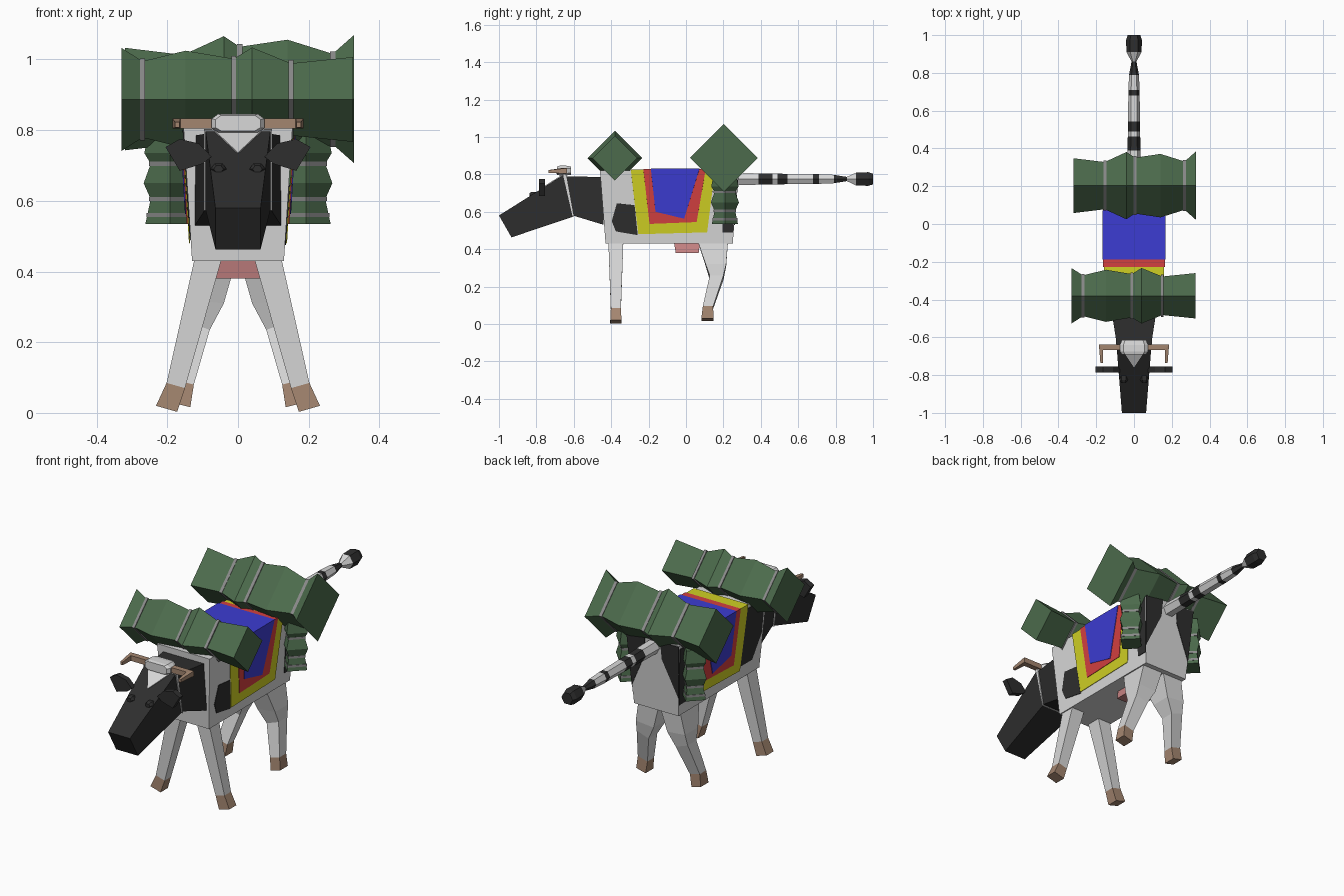
import bpy, bmesh, math
from mathutils import Vector


def material(name, r, g, b):
    m = bpy.data.materials.new(name)
    lin = [((c / 255 + 0.055) / 1.055) ** 2.4 for c in (r, g, b)]
    m.diffuse_color = (*lin, 1)
    return m


WHITE = material("light hide", 216, 216, 216)
DARK = material("dark hide", 46, 46, 46)
GREEN = material("green canvas", 76, 107, 76)
GREY = material("grey strap", 138, 138, 138)
BROWN = material("horn brown", 164, 134, 112)
PINK = material("udder pink", 198, 130, 130)
YELLOW = material("yellow cloth", 208, 208, 36)
RED = material("red cloth", 212, 64, 64)
BLUE = material("blue cloth", 60, 60, 210)


def make(name, verts, faces, mats, idx=None):
    bm = bmesh.new()
    vs = [bm.verts.new(v) for v in verts]
    for i, f in enumerate(faces):
        face = bm.faces.new([vs[j] for j in f])
        face.material_index = idx[i] if idx else 0
    bmesh.ops.recalc_face_normals(bm, faces=bm.faces[:])
    me = bpy.data.meshes.new(name)
    bm.to_mesh(me)
    bm.free()
    for m in mats:
        me.materials.append(m)
    ob = bpy.data.objects.new(name, me)
    bpy.context.collection.objects.link(ob)
    return ob


def loft(name, rings, mats, seg=None):
    """Skin equal-sized rings and cap both ends; seg = material per segment."""
    n, k = len(rings[0]), len(rings)
    seg = seg or [0] * (k - 1)
    faces, idx = [], []
    for i in range(k - 1):
        for j in range(n):
            a, b = i * n + j, i * n + (j + 1) % n
            faces.append((a, b, b + n, a + n))
            idx.append(seg[i])
    faces += [tuple(range(n)), tuple(range((k - 1) * n, k * n))]
    idx += [seg[0], seg[-1]]
    return make(name, [v for r in rings for v in r], faces, mats, idx)


def rect(hx, top, bottom):
    """Cross ring from (y, z) top and bottom points."""
    return [(-hx, *top), (hx, *top), (hx, *bottom), (-hx, *bottom)]


def plate(name, pts, normal, mat, t=0.006):
    """Thin polygon plate raised along a normal."""
    n = Vector(normal).normalized()
    low = [Vector(p) - n * 0.002 for p in pts]
    return loft(name, [low, [p + n * t for p in low]], [mat])


def side_x(z):
    return 0.13 + (z - 0.43) / 0.39 * 0.025


# Body, neck and head
loft("body", [[(-0.155, -0.46, 0.82), (0.155, -0.46, 0.82), (0.155, 0.28, 0.82), (-0.155, 0.28, 0.82)],
              [(-0.13, -0.43, 0.43), (0.13, -0.43, 0.43), (0.13, 0.25, 0.43), (-0.13, 0.25, 0.43)]], [WHITE])
loft("neck", [rect(0.122, (-0.44, 0.785), (-0.44, 0.53)),
              rect(0.09, (-0.645, 0.79), (-0.605, 0.58))], [DARK])
loft("head", [rect(0.092, (-0.65, 0.80), (-0.60, 0.575)),
              rect(0.064, (-1.0, 0.58), (-0.933, 0.463))], [DARK])
loft("head_stripe", [rect(0.096, (-0.642, 0.803), (-0.60, 0.572)),
                     rect(0.096, (-0.658, 0.800), (-0.606, 0.572))], [WHITE])
plate("blaze", [(-0.07, -0.652, 0.799), (0.07, -0.652, 0.799), (0, -0.757, 0.733)],
      (0, -0.532, 0.847), WHITE)

# Poll between the horns
loft("poll", [[(x * 0.075 * s, y, 0.82 + dz * s) for x, dz in
               ((-1, 0.012), (-0.75, 0.026), (0.75, 0.026), (1, 0.012), (1, -0.015), (0.75, -0.026),
                (-0.75, -0.026), (-1, -0.015))]
              for y, s in ((-0.615, 0.85), (-0.64, 1), (-0.675, 1), (-0.69, 0.85))], [WHITE])

for s, side in ((1, "right"), (-1, "left")):
    # Horns: sideways bar turning forward to a tip
    loft(side + "_horn", [[(s * x1, y1, z + h), (s * x2, y2, z + h), (s * x2, y2, z - h), (s * x1, y1, z - h)]
                          for x1, y1, x2, y2, z, h in (
                              (0.06, -0.637, 0.06, -0.667, 0.819, 0.014),
                              (0.186, -0.637, 0.163, -0.667, 0.819, 0.014),
                              (0.178, -0.735, 0.165, -0.735, 0.815, 0.008))], [BROWN])
    # Ears
    outline = [(0.075, 0.725), (0.11, 0.762), (0.165, 0.775), (0.205, 0.752), (0.165, 0.685), (0.10, 0.705)]
    loft(side + "_ear", [[(s * x, y, z) for x, z in outline] for y in (-0.755, -0.785)], [DARK])
    # Eyes
    loft(side + "_eye", [[(s * 0.055 + r * 0.023 * math.cos(a * math.pi / 3), y,
                           z + r * 0.018 * math.sin(a * math.pi / 3)) for a in range(6)]
                         for y, z, r in ((-0.79, 0.688, 1), (-0.825, 0.69, 1), (-0.838, 0.69, 0.6))], [DARK])

    # Legs: (outer x, outer z, inner x, inner z, y front, y back), last segment is the hoof
    legs = {"front": [(0.122, 0.44, 0.045, 0.44, -0.415, -0.335),
                      (0.202, 0.085, 0.15, 0.07, -0.402, -0.348),
                      (0.232, 0.02, 0.172, 0.003, -0.405, -0.345)],
            "rear": [(0.12, 0.45, 0.0, 0.45, 0.06, 0.225),
                     (0.145, 0.32, 0.04, 0.31, 0.105, 0.215),
                     (0.15, 0.26, 0.08, 0.235, 0.127, 0.2),
                     (0.182, 0.095, 0.125, 0.08, 0.09, 0.145),
                     (0.19, 0.03, 0.135, 0.016, 0.082, 0.147)]}
    for kind, rows in legs.items():
        rings = [[(s * xo, y0, zo), (s * xi, y0, zi), (s * xi, y1, zi), (s * xo, y1, zo)]
                 for xo, zo, xi, zi, y0, y1 in rows]
        loft(f"{side}_{kind}_leg", rings, [WHITE, BROWN], [0] * (len(rows) - 2) + [1])

    # Dark patches on the flanks and rump
    shoulder = ([(-0.37, 0.645), (-0.275, 0.635), (-0.258, 0.475), (-0.375, 0.495), (-0.397, 0.55)] if s > 0 else
                [(-0.44, 0.80), (-0.26, 0.80), (-0.24, 0.50), (-0.36, 0.50), (-0.43, 0.62)])
    rump = [(0.19, 0.80), (0.275, 0.80), (0.252, 0.49), (0.195, 0.49)]
    for name, pts in (("shoulder", shoulder), ("flank", rump)):
        plate(f"{side}_{name}_patch", [(s * side_x(z), y, z) for y, z in pts], (s, 0, -0.064), DARK, 0.005)
    plate(side + "_rump_patch", [(s * x, 0.25 + (z - 0.43) / 13, z) for x, z in
                                 ((0.045, 0.815), (0.154, 0.815), (0.137, 0.53), (0.05, 0.72))],
          (0, 1, -0.077), DARK, 0.005)

# Udder
loft("udder", [[(x * w, y, z) for x, y in ((-1, a), (1, a), (1, b), (-1, b))]
               for w, a, b, z in ((0.05, -0.065, 0.075, 0.44), (0.065, -0.055, 0.068, 0.38))], [PINK])

# Tail: (y, radius), bands alternate light and dark
tail = [(0.26, 0.038), (0.388, 0.035), (0.462, 0.033), (0.49, 0.033), (0.543, 0.032), (0.68, 0.03),
        (0.71, 0.03), (0.79, 0.026), (0.86, 0.013), (0.91, 0.04), (0.975, 0.042), (1.0, 0.033)]
loft("tail", [[(r * math.cos(a * math.pi / 3), y, 0.775 + r * math.sin(a * math.pi / 3)) for a in range(6)]
              for y, r in tail], [WHITE, DARK], [0, 1, 0, 1, 0, 1, 0, 1, 0, 1, 1])

# Saddle cloth: three layers draped over the back
for name, mat, d, ft, bt, fb, bb, zf, zb in (
        ("yellow_cloth", YELLOW, 0.004, -0.295, 0.155, -0.255, 0.113, 0.48, 0.49),
        ("red_cloth", RED, 0.007, -0.228, 0.105, -0.195, 0.057, 0.535, 0.545),
        ("blue_cloth", BLUE, 0.010, -0.188, 0.072, -0.163, -0.01, 0.60, 0.563)):
    top, t = 0.82 + d, 0.155 + d
    v = []
    for s in (1, -1):
        v += [(s * (side_x(zf) + d), fb, zf), (s * (side_x(zb) + d), bb, zb), (s * t, bt, top), (s * t, ft, top)]
    cloth = make(name, v, [(0, 1, 2, 3), (3, 2, 6, 7), (7, 6, 5, 4)], [mat])
    mod = cloth.modifiers.new("thickness", "SOLIDIFY")
    mod.thickness, mod.offset = 0.003, 0


# Bedrolls: diamond section swept along an axis
def diamond(axis, c, pos, r):
    ring = []
    for a, b in ((1, 0), (0, 1), (-1, 0), (0, -1)):
        p = [c[0] + a * r, c[1] + b * r]
        p.insert(axis, pos)
        ring.append(tuple(p))
    return ring


def bedroll(name, axis, c, profile, straps, w):
    loft(name, [diamond(axis, c, p, r) for p, r in profile], [GREEN])
    for i, (p, r) in enumerate(straps):
        loft(f"{name}_strap_{i + 1}", [diamond(axis, c, p + e, r) for e in (-w, w)], [GREY])


bedroll("front_bedroll", 0, (-0.38, 0.887),
        [(-0.33, 0.146), (-0.27, 0.108), (-0.148, 0.138), (-0.012, 0.115), (0.04, 0.147), (0.15, 0.102),
         (0.325, 0.12)], [(-0.27, 0.116), (-0.012, 0.123), (0.15, 0.112)], 0.007)
bedroll("rear_bedroll", 0, (0.203, 0.888),
        [(-0.32, 0.145), (-0.155, 0.125), (-0.04, 0.178), (0.005, 0.148), (0.14, 0.168), (0.268, 0.128),
         (0.328, 0.181)], [(-0.153, 0.132), (0.005, 0.156), (0.268, 0.135)], 0.008)
for s, side in ((1, "right"), (-1, "left")):
    bedroll(side + "_hanging_roll", 2, (s * 0.192, 0.208),
            [(0.535, 0.07), (0.605, 0.055), (0.65, 0.075), (0.705, 0.055), (0.735, 0.073), (0.80, 0.06)],
            [(0.56, 0.067), (0.605, 0.06), (0.705, 0.06)], 0.006)
